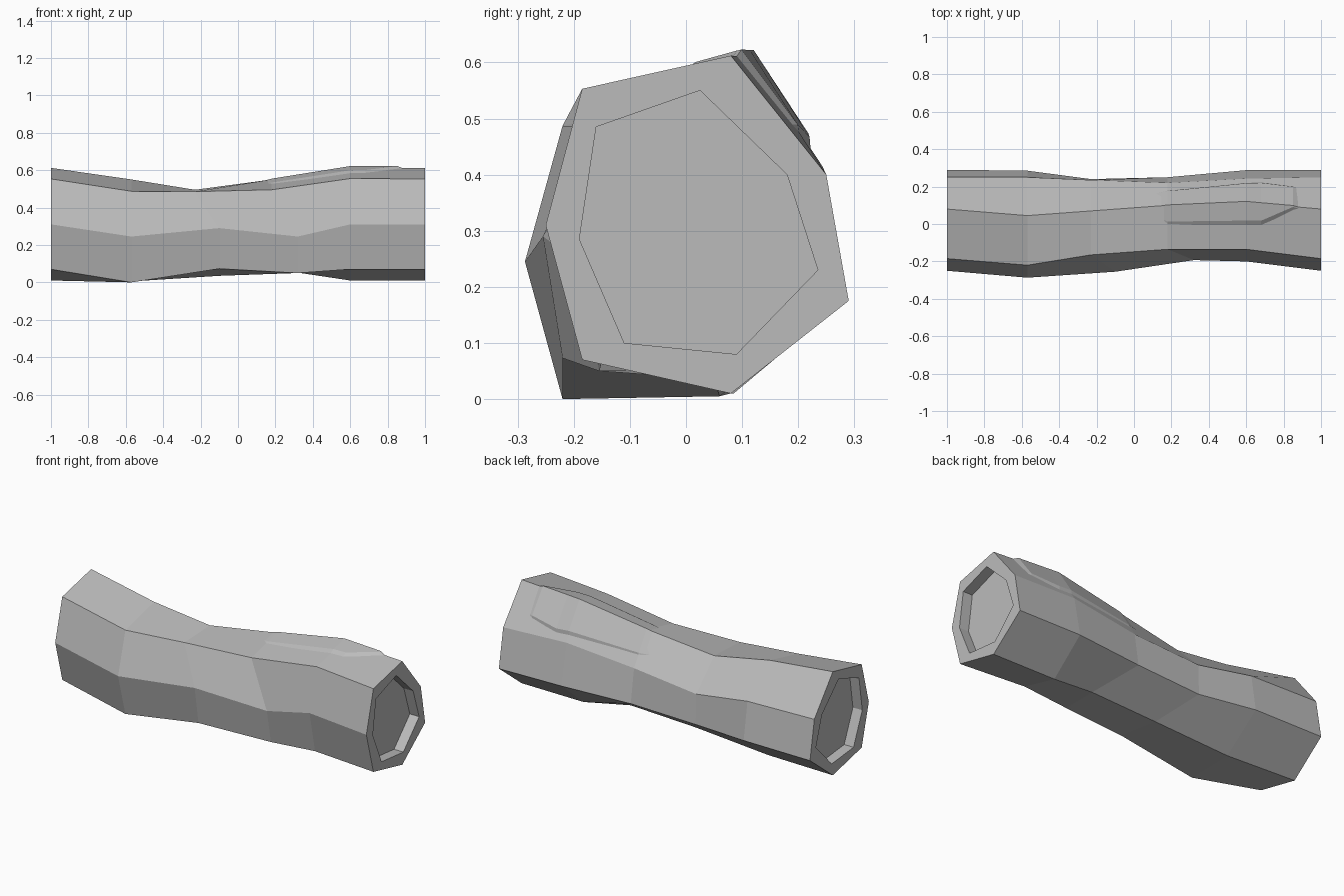
import bpy
import bmesh
from mathutils import Vector

cube = bpy.data.objects.get("Cube")
if cube:
    bpy.data.objects.remove(cube, do_unlink=True)

grey = bpy.data.materials.new("stone_grey")
grey.use_nodes = True
grey.diffuse_color = (0.5, 0.5, 0.5, 1)
shader = next(n for n in grey.node_tree.nodes if n.type == "BSDF_PRINCIPLED")
shader.inputs["Base Color"].default_value = grey.diffuse_color
shader.inputs["Roughness"].default_value = 0.8


def make_object(name, bm):
    bmesh.ops.recalc_face_normals(bm, faces=bm.faces)
    mesh = bpy.data.meshes.new(name)
    bm.to_mesh(mesh)
    bm.free()
    mesh.materials.append(grey)
    obj = bpy.data.objects.new(name, mesh)
    bpy.context.collection.objects.link(obj)
    return obj


# Seven-sided end outline and hollow rim, as (y, z)
END = [(-.185, .553), (.08, .612), (.25, .4), (.29, .175), (.08, .01), (-.185, .07), (-.25, .31)]
RIM = [(-.16, .485), (.025, .55), (.18, .4), (.235, .23), (.09, .08), (-.11, .1), (-.19, .285)]

# Where each long ridge bends between the ends
UPPER_X = (-.57, -.23, .18, .6)
LOWER_X = (-.57, -.1, .32, .6)
BENDS = [
    [(-.22, .487), (-.165, .485), (-.135, .495), (-.135, .555)],
    [(.045, .55), (.07, .495), (.1, .55), (.115, .61)],
    [(.25, .39), (.235, .335), (.22, .37), (.243, .415)],
    [(.285, .175), (.24, .16), (.25, .175), (.288, .18)],
    [(.06, .005), (.05, .035), (.05, .052), (.085, .01)],
    [(-.22, 0), (-.22, .073), (-.155, .05), (-.15, .07)],
    [(-.287, .245), (-.255, .29), (-.193, .245), (-.2, .31)],
]


def ridge(i):
    xs = UPPER_X if i < 4 else LOWER_X
    inner = [Vector((x, y, z)) for x, (y, z) in zip(xs, BENDS[i])]
    return [Vector((-1, *END[i]))] + inner + [Vector((1, *END[i]))]


def ridge_at(i, x):
    pts = ridge(i)
    for a, b in zip(pts, pts[1:]):
        if a.x <= x <= b.x:
            return a.lerp(b, (x - a.x) / (b.x - a.x))


# Faceted shaft with a shallow hollow in both ends
bm = bmesh.new()
lines = [[bm.verts.new(p) for p in ridge(i)] for i in range(len(END))]
loops = [list(loop) for loop in zip(*lines)]


def bridge(a, b):
    for i in range(len(a)):
        j = (i + 1) % len(a)
        bm.faces.new((a[i], a[j], b[j], b[i]))


for a, b in zip(loops, loops[1:]):
    bridge(a, b)
for side, outer in ((-1, loops[0]), (1, loops[-1])):
    rim = [bm.verts.new((side, y, z)) for y, z in RIM]
    floor = [bm.verts.new((side * .94, y, z)) for y, z in RIM]
    bridge(outer, rim)
    bridge(rim, floor)
    bm.faces.new(floor)
make_object("shaft", bm)

# Raised chip wrapped over the top ridge: x, front reach, back reach, lift
CHIP = [(.08, .75, .6, -.01), (.18, .5, .72, .005), (.6, .47, .86, .013),
        (.68, .5, .88, .013), (.85, .9, .75, .013), (.9, .95, .65, -.01)]
OUT = Vector((0, .45, .9))
bm = bmesh.new()
rows = []
for x, front, back, lift in CHIP:
    a, b, c = (ridge_at(i, x) for i in range(3))
    row = [a.lerp(b, front) - OUT * .01,
           a.lerp(b, min(front + .12, .97)) + OUT * lift,
           b + OUT * lift,
           b.lerp(c, back - .1) + OUT * lift,
           b.lerp(c, back) - OUT * .01]
    rows.append([bm.verts.new(p) for p in row])
for r, s in zip(rows, rows[1:]):
    for i in range(len(r) - 1):
        bm.faces.new((r[i], r[i + 1], s[i + 1], s[i]))
make_object("raised_chip", bm)
